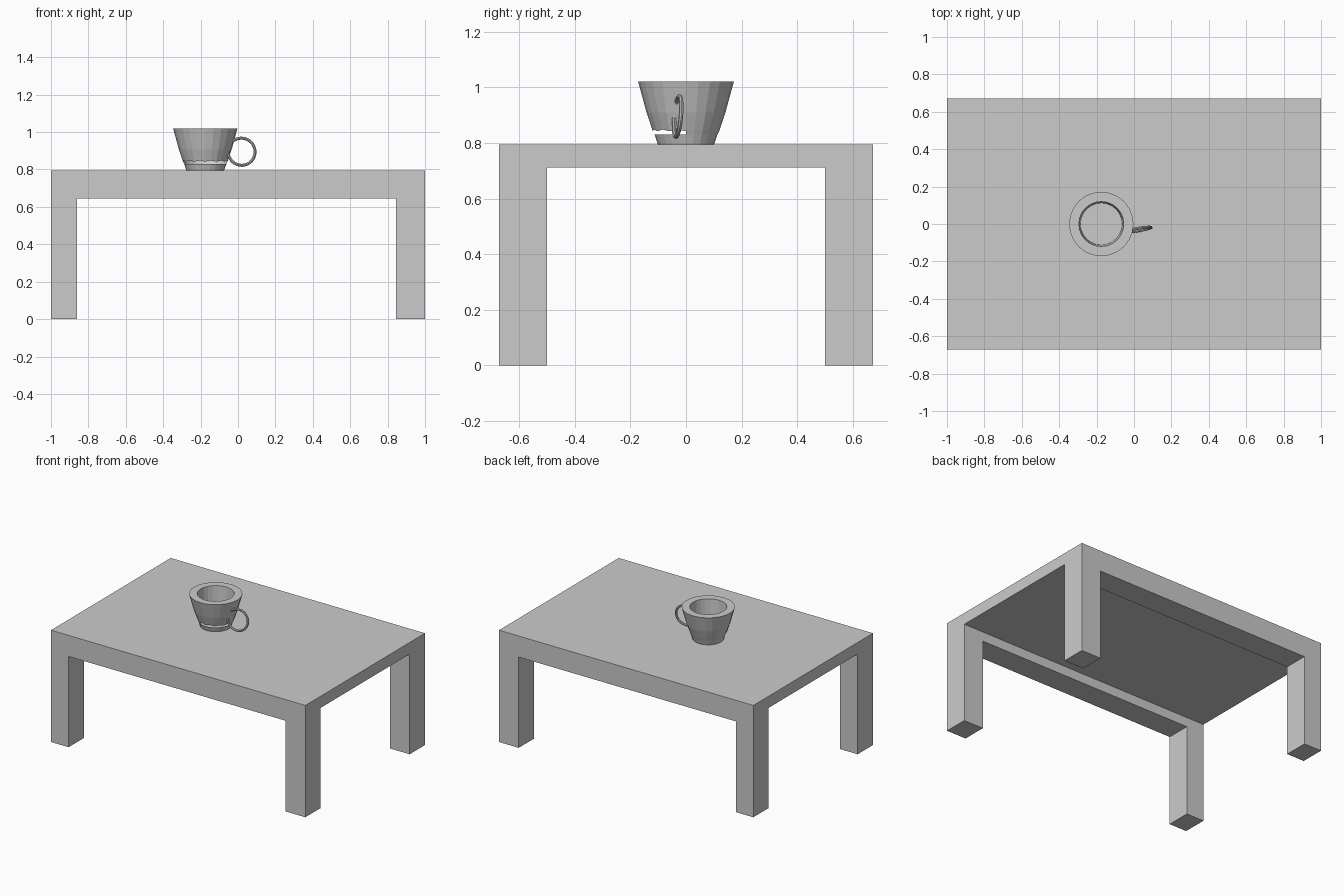
import bpy, bmesh
from math import cos, sin, pi, radians

if "Cube" in bpy.data.objects:
    bpy.data.objects.remove(bpy.data.objects["Cube"])

TOP = 0.795
CUP_X = -0.175


def box(name, x0, x1, y0, y1, z0, z1):
    bm = bmesh.new()
    bmesh.ops.create_cube(bm, size=1)
    for v in bm.verts:
        v.co = (x1 if v.co.x > 0 else x0, y1 if v.co.y > 0 else y0, z1 if v.co.z > 0 else z0)
    me = bpy.data.meshes.new(name)
    bm.to_mesh(me)
    bm.free()
    ob = bpy.data.objects.new(name, me)
    bpy.context.collection.objects.link(ob)
    return ob


# Table: one block with an opening cut through each direction
table = box("table", -1, 1, -0.672, 0.672, 0, TOP)
cutters = [
    box("front_opening_cutter", -0.862, 0.845, -1, 1, -0.5, 0.645),
    box("side_opening_cutter", -1.5, 1.5, -0.5, 0.5, -0.6, 0.712),
]
for c in cutters:
    m = table.modifiers.new("opening", 'BOOLEAN')
    m.operation = 'DIFFERENCE'
    m.solver = 'EXACT'
    m.object = c
bpy.context.view_layer.objects.active = table
table.select_set(True)
for m in list(table.modifiers):
    bpy.ops.object.modifier_apply(modifier=m.name)
for c in cutters:
    bpy.data.objects.remove(c)

# Cup: (radius, z) profile from base, up the outside, over the rim, down to the floor
SIDES = 24
GAP = 1  # profile step left open along the front half
profile = [(0.101, TOP), (0.113, 0.83), (0.119, 0.842), (0.142, 0.91),
           (0.172, 1.02), (0.12, 1.02), (0.112, 0.858)]
bm = bmesh.new()
rings = []
for i, (r, z) in enumerate(profile):
    ring = []
    for k in range(SIDES):
        a = 2 * pi * k / SIDES
        wave = 0.006 * (k % 2) if i == GAP + 1 else 0  # ragged edge above the gap
        ring.append(bm.verts.new((CUP_X + r * cos(a), r * sin(a), z + wave)))
    rings.append(ring)
for i in range(len(rings) - 1):
    for k in range(SIDES):
        if i == GAP and k >= SIDES // 2:
            continue
        n = (k + 1) % SIDES
        bm.faces.new((rings[i][k], rings[i][n], rings[i + 1][n], rings[i + 1][k]))
bm.faces.new(rings[0][::-1])
bm.faces.new(rings[-1])
me = bpy.data.meshes.new("cup")
bm.to_mesh(me)
bm.free()
bpy.context.collection.objects.link(bpy.data.objects.new("cup", me))

# Handle: thin upright ring, slightly turned and leaning
bpy.ops.mesh.primitive_torus_add(
    major_radius=0.073, minor_radius=0.008, major_segments=32, minor_segments=8,
    location=(0.019, -0.03, 0.895), rotation=(radians(85), 0, radians(9)))
bpy.context.object.name = "cup_handle"
bpy.ops.object.shade_smooth_by_angle()
